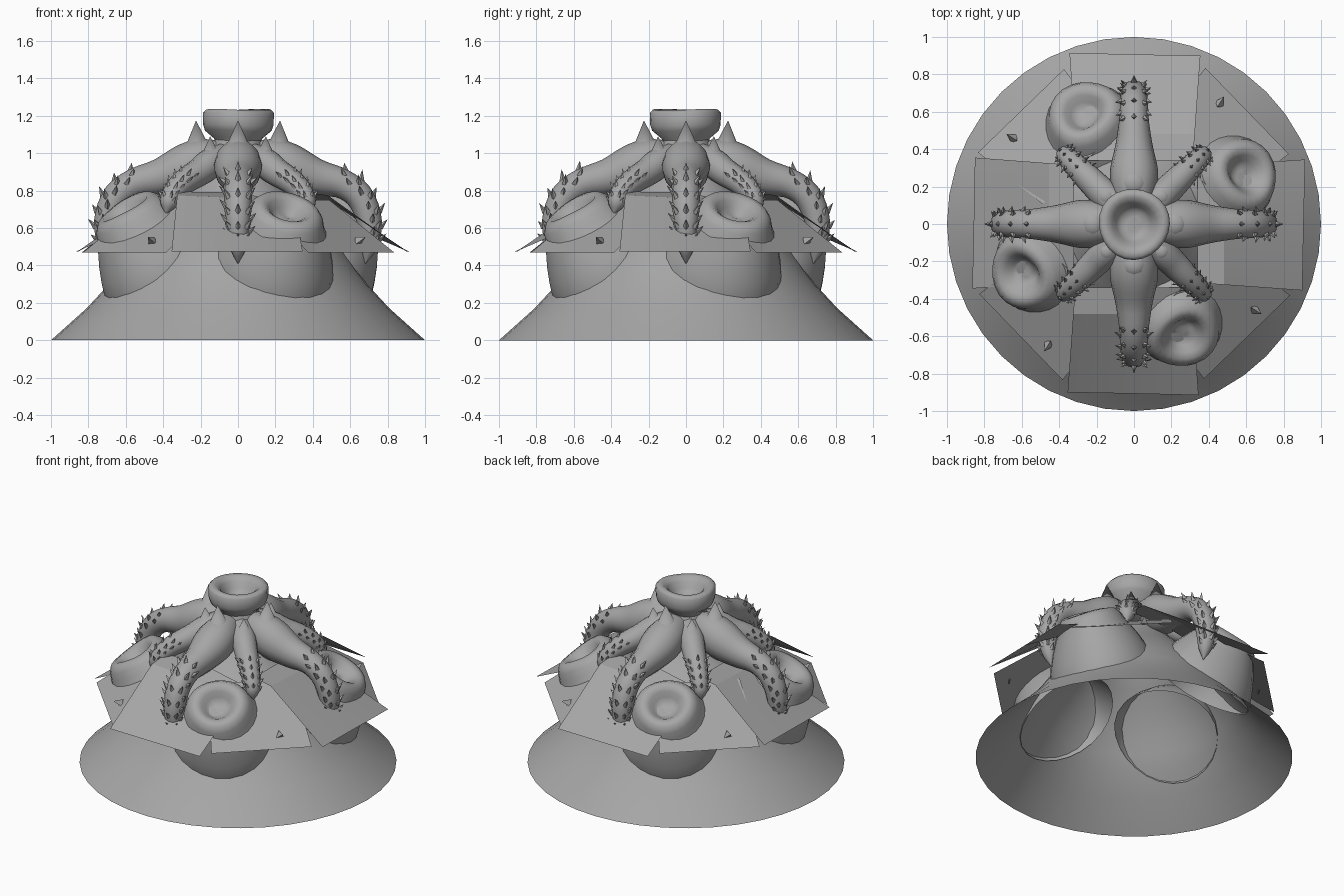
import bpy, bmesh, math, random
from mathutils import Vector, Matrix

if "Cube" in bpy.data.objects:
    bpy.data.objects.remove(bpy.data.objects["Cube"])

random.seed(4)
mat = bpy.data.materials.new("stone_grey")
mat.diffuse_color = (0.38, 0.38, 0.38, 1)
mat.use_nodes = True
mat.node_tree.nodes["Principled BSDF"].inputs["Base Color"].default_value = mat.diffuse_color


def finish(bm, name, matrix=None, angle=40, fix_normals=True):
    """Turn a bmesh into a shaded object."""
    if fix_normals:
        bmesh.ops.recalc_face_normals(bm, faces=bm.faces)
    if matrix is not None:
        bm.transform(matrix)
    me = bpy.data.meshes.new(name)
    bm.to_mesh(me)
    bm.free()
    me.materials.append(mat)
    ob = bpy.data.objects.new(name, me)
    bpy.context.collection.objects.link(ob)
    bpy.ops.object.select_all(action='DESELECT')
    ob.select_set(True)
    bpy.context.view_layer.objects.active = ob
    bpy.ops.object.shade_smooth_by_angle(angle=math.radians(angle))
    return ob


def skin(bm, rings):
    """Bridge successive vertex rings of equal length."""
    for a, b in zip(rings, rings[1:]):
        n = len(a)
        for i in range(n):
            j = (i + 1) % n
            bm.faces.new((a[i], a[j], b[j], b[i]))


def lathe(profile, n, wobble=0.0, cap_start=False):
    """Revolve (radius, z) points about z."""
    bm = bmesh.new()
    rings = []
    for r, z in profile:
        ring = []
        for i in range(n):
            t = 2 * math.pi * i / n
            k = 1 + wobble * math.sin(3 * t + 0.6)
            ring.append(bm.verts.new((r * k * math.cos(t), r * k * math.sin(t),
                                      z + wobble * 0.25 * math.sin(2 * t))))
        rings.append(ring)
    skin(bm, rings)
    if cap_start:
        bm.faces.new(rings[0])
    return bm


def thorn(bm, base, direction, radius, length, sides=5):
    """Small pointed cone."""
    q = direction.normalized().to_track_quat('Z', 'Y').to_matrix().to_4x4()
    bmesh.ops.create_cone(bm, cap_ends=False, segments=sides, radius1=radius,
                          radius2=0.0, depth=length,
                          matrix=Matrix.Translation(base) @ q
                          @ Matrix.Translation((0, 0, length / 2)))


def tentacle(path, spike, first_spine, spine_len, n=12):
    """Tapered arm in the xz plane, path points are (x, z, radius)."""
    bm = bmesh.new()
    # resample the path with smooth interpolation
    pts = []
    for i in range(len(path) - 1):
        p = [Vector(path[max(0, min(len(path) - 1, i + k))]) for k in (-1, 0, 1, 2)]
        for s in range(3):
            t = s / 3
            pts.append(0.5 * (2 * p[1] + (p[2] - p[0]) * t
                              + (2 * p[0] - 5 * p[1] + 4 * p[2] - p[3]) * t * t
                              + (3 * p[1] - p[0] - 3 * p[2] + p[3]) * t ** 3))
    pts.append(Vector(path[-1]))
    rings, frames = [], []
    for i, p in enumerate(pts):
        d = pts[min(i + 1, len(pts) - 1)] - pts[max(i - 1, 0)]
        tan = Vector((d.x, 0, d.y)).normalized()
        up = Vector((-tan.z, 0, tan.x))
        c, r = Vector((p.x, 0, p.y)), max(p.z, 0.002)
        frames.append((c, tan, up, r))
        rings.append([bm.verts.new(c + r * (math.sin(a) * up + math.cos(a) * Vector((0, 1, 0))))
                      for a in (2 * math.pi * k / n for k in range(n))])
    skin(bm, rings)
    bm.faces.new(rings[0])
    bm.faces.new(rings[-1])
    # a crest and side rows of spines over the outer half
    for i in range(first_spine, len(frames) - 4):
        c, tan, up, r = frames[i]
        for deg in ((-75, 75) if i % 2 else (-48, 0, 48)):
            a = math.radians(deg)
            out = math.cos(a) * up + math.sin(a) * Vector((0, 1, 0))
            thorn(bm, c + out * r * 0.85, out - tan * 0.6 + Vector((0, 0, 0.35)),
                  spine_len * 0.32, spine_len * random.uniform(0.8, 1.15), 4)
    # horn at the shoulder
    x, z, top, rad = spike
    thorn(bm, Vector((x - 0.01, 0, z)), Vector((0.05, 0, 1)), rad, top - z, 8)
    return bm


def turn(deg):
    return Matrix.Rotation(math.radians(deg), 4, 'Z')


# flared hollow body, open underneath
finish(lathe([(1.0, 0), (0.81, 0.17), (0.69, 0.3), (0.63, 0.38), (0.57, 0.47),
              (0.46, 0.6), (0.36, 0.7), (0.26, 0.8), (0.19, 0.9), (0.14, 1.02),
              (0.12, 1.08)], 40), "flared_body")

# cup on top
finish(lathe([(0.04, 1.135), (0.07, 1.138), (0.095, 1.165), (0.115, 1.205), (0.145, 1.23),
              (0.175, 1.232), (0.19, 1.215), (0.188, 1.15), (0.178, 1.12), (0.13, 1.08),
              (0.11, 1.03)], 24, 0.02, True), "top_cup", angle=60)

large = [(0.08, 0.99, 0.08), (0.19, 0.96, 0.12), (0.29, 0.915, 0.128), (0.42, 0.87, 0.1),
         (0.55, 0.84, 0.08), (0.645, 0.775, 0.075), (0.695, 0.67, 0.07),
         (0.705, 0.57, 0.06), (0.695, 0.48, 0.04), (0.68, 0.41, 0.0)]
small = [(0.08, 0.99, 0.07), (0.2, 0.95, 0.08), (0.29, 0.9, 0.076), (0.38, 0.86, 0.07),
         (0.45, 0.82, 0.063), (0.505, 0.77, 0.055), (0.53, 0.72, 0.042), (0.545, 0.675, 0.0)]

# lip and bulging stem of the side pods, tilted outwards
pod_profile = [(0.03, -0.07), (0.055, -0.068), (0.08, -0.045), (0.105, -0.015), (0.135, 0.005),
               (0.17, 0.0), (0.2, -0.035), (0.217, -0.08), (0.245, -0.13), (0.28, -0.2),
               (0.31, -0.275), (0.328, -0.33), (0.335, -0.37)]
tilt = Matrix.Translation((0.665, 0, 0.705)) @ Matrix.Rotation(math.radians(33), 4, 'Y')


def leaf(grid):
    """Thin bent sheet from a grid of points."""
    bm = bmesh.new()
    v = [[bm.verts.new(p) for p in row] for row in grid]
    for a, b in zip(v, v[1:]):
        for i in range(len(a) - 1):
            bm.faces.new((a[i], a[i + 1], b[i + 1], b[i]))
    return bm


# broad leaf dips on the side where a pod grows through it
wide = [[(0.9, -0.355, 0.475), (0.907, 0, 0.475), (0.915, 0.345, 0.475)],
        [(0.48, -0.325, 0.775), (0.48, 0, 0.76), (0.48, 0.315, 0.66)],
        [(0.34, -0.315, 0.795), (0.34, 0, 0.79), (0.34, 0.305, 0.73)]]
corner = [[(0.85, -0.32, 0.47), (0.86, 0.32, 0.47)],
          [(0.42, -0.27, 0.75), (0.42, 0.27, 0.75)]]

for k in range(4):
    a = 90 * k
    # arms
    finish(tentacle(large, (0.225, 0.98, 1.175, 0.09), 12, 0.056),
           "large_arm_%d" % k, turn(a), 50)
    finish(tentacle(small, (0.215, 0.97, 1.09, 0.06), 9, 0.042),
           "small_arm_%d" % k, turn(a + 45), 50)
    # side pods
    finish(lathe(pod_profile, 24, 0.025, True), "pod_%d" % k, turn(a + 24) @ tilt, 60)
    # leaves, the left one a little shorter
    stretch = Matrix.Diagonal((0.945 if k == 2 else 1.0, 1, 1, 1))
    finish(leaf(wide), "wide_leaf_%d" % k, turn(a) @ stretch, 10, False)
    finish(leaf(corner), "corner_leaf_%d" % k, turn(a + 45), 10, False)
    # little thorn on each corner leaf
    bm = bmesh.new()
    thorn(bm, Vector((0.77, 0.13, 0.525)), Vector((0.9, 0.2, 0.45)), 0.03, 0.06, 3)
    finish(bm, "leaf_thorn_%d" % k, turn(a + 45), 20)
